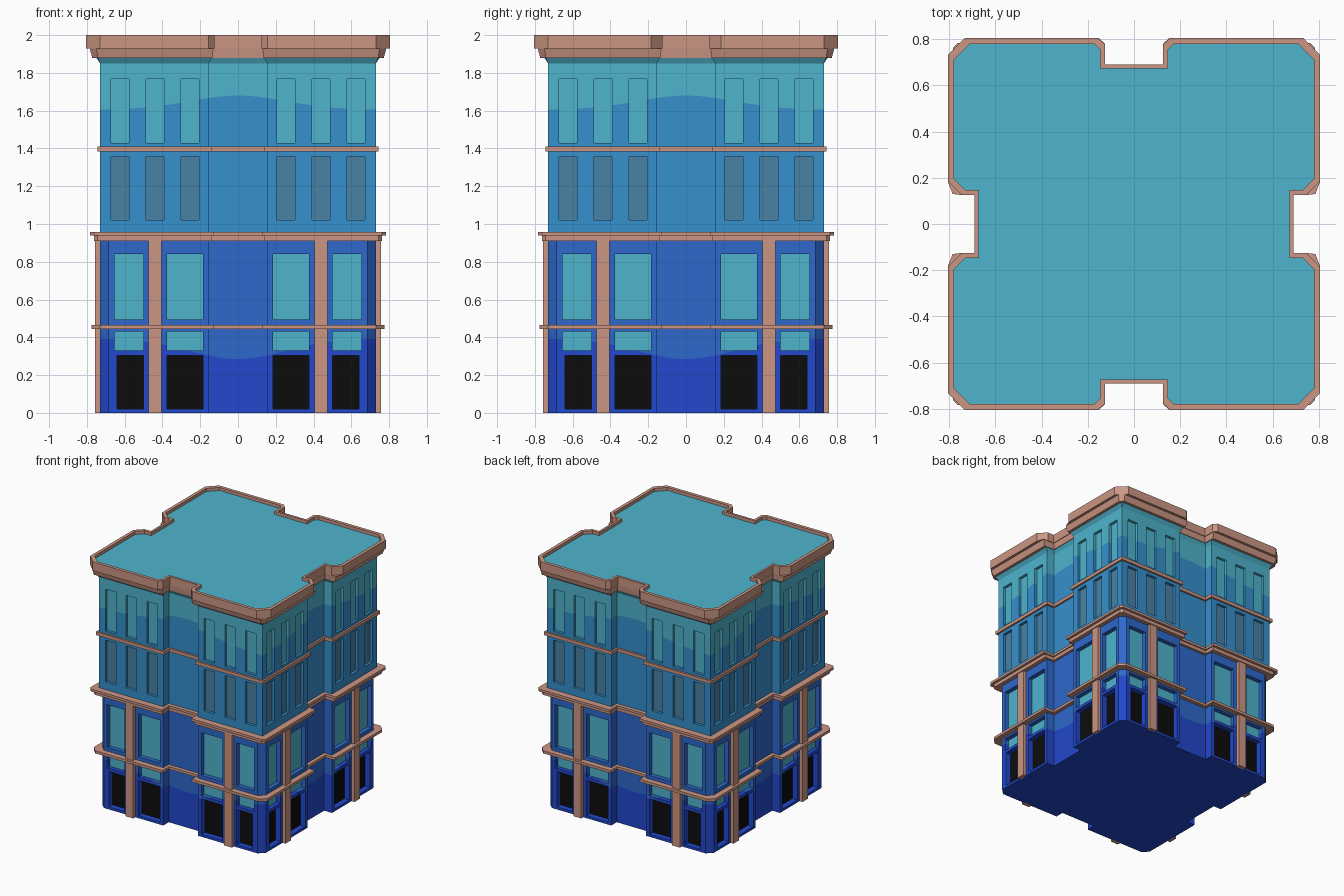
import bpy, bmesh, math
from mathutils import Matrix

if "Cube" in bpy.data.objects:
    bpy.data.objects.remove(bpy.data.objects["Cube"])


def material(name, r, g, b):
    m = bpy.data.materials.new(name)
    lin = [((c / 255 + 0.055) / 1.055) ** 2.4 if c > 10 else c / 255 / 12.92 for c in (r, g, b)]
    m.diffuse_color = (*lin, 1)
    m.use_nodes = True
    m.node_tree.nodes["Principled BSDF"].inputs["Base Color"].default_value = m.diffuse_color
    return m


DEEP = material("deep_blue", 34, 72, 204)
ROYAL = material("royal_blue", 46, 104, 204)
SKY = material("sky_blue", 54, 144, 205)
TEAL = material("teal", 78, 180, 205)
SLATE = material("slate_glass", 72, 130, 165)
BLACK = material("black", 12, 12, 12)
STONE = material("pink_stone", 204, 150, 132)

D, R, N, CH = 0.73, 0.66, 0.155, 0.045    # wall face, recess face, recess half width, corner cut


def finish(bm, name, mats):
    bmesh.ops.remove_doubles(bm, verts=bm.verts[:], dist=1e-5)
    me = bpy.data.meshes.new(name)
    bm.to_mesh(me)
    bm.free()
    for m in mats:
        me.materials.append(m)
    ob = bpy.data.objects.new(name, me)
    bpy.context.collection.objects.link(ob)
    return ob


def turn(p, k):
    for _ in range(k):
        p = (-p[1], p[0], *p[2:])
    return p


def face(bm, pts, mat=0, k=0):
    f = bm.faces.new([bm.verts.new(turn(p, k)) for p in pts])
    f.material_index = mat


def outline(d, r, n, cc=0.0, nc=(0.0, 0.0)):
    """Notched square plan: cc cuts the corners, nc the notch mouths (front/back, sides)."""
    pts = []
    for k in range(4):
        c = nc[k % 2]
        side = [(-d + cc, -d), (-n - c, -d), (-n, -d + c), (-n, -r)]
        side += [(-x, y) for x, y in reversed(side)]
        pts += [turn(p, k) for p in side]
    return pts


def loft(bm, rings, mats=None):
    for j in range(len(rings) - 1):
        (a, za), (b, zb) = rings[j], rings[j + 1]
        for i in range(len(a)):
            n = (i + 1) % len(a)
            face(bm, [(*a[i], za), (*a[n], za), (*b[n], zb), (*b[i], zb)], mats[j] if mats else 0)


def wall(bm, k, x0, x1, z0, z1, windows):
    """Flat wall at y=-D with recessed openings (x0, x1, z0, z1, depth, material)."""
    xs = sorted({x0, x1, *[w[0] for w in windows], *[w[1] for w in windows]})
    zs = sorted({z0, z1, *[w[2] for w in windows], *[w[3] for w in windows]})
    for a, b in zip(xs, xs[1:]):
        for c, d in zip(zs, zs[1:]):
            mx, mz = (a + b) / 2, (c + d) / 2
            if not any(w[0] < mx < w[1] and w[2] < mz < w[3] for w in windows):
                face(bm, [(a, -D, c), (b, -D, c), (b, -D, d), (a, -D, d)], 0, k)
    for a, b, c, d, dep, mat in windows:
        y, s = -D, -D + dep
        face(bm, [(a, s, c), (b, s, c), (b, s, d), (a, s, d)], mat, k)
        face(bm, [(a, y, c), (a, s, c), (a, s, d), (a, y, d)], 0, k)
        face(bm, [(b, s, c), (b, y, c), (b, y, d), (b, s, d)], 0, k)
        face(bm, [(a, y, c), (b, y, c), (b, s, c), (a, s, c)], 0, k)
        face(bm, [(a, s, d), (b, s, d), (b, y, d), (a, y, d)], 0, k)


# walls with doors and windows; slots 0-3 are wall bands, 4-6 panes
GLASS, DARK, DOOR = 4, 5, 6
low = [(0.185, 0.375, 0.495, 0.84, 0.035, GLASS), (0.50, 0.655, 0.495, 0.84, 0.035, GLASS),
       (0.185, 0.375, 0.33, 0.43, 0.035, GLASS), (0.50, 0.655, 0.33, 0.43, 0.035, GLASS),
       (0.185, 0.375, 0.02, 0.305, 0.045, DOOR), (0.50, 0.64, 0.02, 0.305, 0.045, DOOR)]
high = [(x, x + 0.095, z, z + 0.337, 0.022, m)
        for x in (0.207, 0.393, 0.577) for z, m in ((1.02, DARK), (1.43, GLASS))]


def flip(ws):
    return [(-w[1], -w[0], *w[2:]) for w in ws]


bm = bmesh.new()
MID, TOP = 0.93, 1.86
for k in range(4):
    wall(bm, k, N, D - CH, 0, MID, low)
    wall(bm, k, -D + CH, -N, 0, MID, flip(low))
    wall(bm, k, N, D, MID, TOP, high)
    wall(bm, k, -D, -N, MID, TOP, flip(high))
    face(bm, [(D - CH, -D, 0), (D, -D + CH, 0), (D, -D + CH, MID), (D - CH, -D, MID)], 0, k)
    face(bm, [(-N, -D, 0), (-N, -R, 0), (-N, -R, TOP), (-N, -D, TOP)], 0, k)
    face(bm, [(N, -R, 0), (N, -D, 0), (N, -D, TOP), (N, -R, TOP)], 0, k)
    for i in range(6):
        a, b = -N + i * N / 3, -N + (i + 1) * N / 3
        face(bm, [(a, -R, 0), (b, -R, 0), (b, -R, TOP), (a, -R, TOP)], 0, k)
face(bm, [(x, y, 0) for x, y in reversed(outline(D, R, N, CH))])
bmesh.ops.remove_doubles(bm, verts=bm.verts[:], dist=1e-5)

# colour bands: warp heights, cut level, warp back, so the borders curve
for level, (base, bump) in enumerate([(0.395, -0.11), (0.935, 0.0), (1.605, 0.075)], 1):
    def shift(v, sign):
        t = min(abs(v.co.x), abs(v.co.y))
        v.co.z += sign * bump * math.exp(-(t / 0.36) ** 2)
    for v in bm.verts:
        shift(v, -1)
    bmesh.ops.bisect_plane(bm, geom=bm.verts[:] + bm.edges[:] + bm.faces[:], dist=1e-6,
                           plane_co=(0, 0, base), plane_no=(0, 0, 1))
    for f in bm.faces:
        if f.material_index < 4 and f.calc_center_median().z > base:
            f.material_index = level
    for v in bm.verts:
        shift(v, 1)
finish(bm, "walls", [DEEP, ROYAL, SKY, TEAL, TEAL, SLATE, BLACK])

# stone ledges running around the plan
for name, z0, z1, d, r, n, cc in [("shop_ledge", 0.445, 0.466, 0.775, 0.69, 0.13, 0.045),
                                  ("middle_ledge_lower", 0.91, 0.938, 0.763, 0.68, 0.14, 0.02),
                                  ("middle_ledge_upper", 0.938, 0.958, 0.783, 0.69, 0.13, 0.02),
                                  ("upper_ledge", 1.383, 1.41, 0.745, 0.675, 0.14, 0.0)]:
    bm = bmesh.new()
    inner, outer = outline(0.70, 0.63, 0.17), outline(d, r, n, cc)
    loft(bm, [(inner, z0), (outer, z0), (outer, z1), (inner, z1)])
    finish(bm, name, [STONE])

# pilasters dividing the shop fronts
bm = bmesh.new()
for k in range(4):
    for s in (-1, 1):
        m = Matrix.Rotation(k * math.pi / 2, 4, 'Z') @ Matrix.Translation((s * 0.44, -0.739, 0.456))
        bmesh.ops.create_cube(bm, size=1, matrix=m @ Matrix.Diagonal((0.07, 0.034, 0.912, 1)))
finish(bm, "pilasters", [STONE])

# cornice, parapet and roof
bm = bmesh.new()
wide = outline(0.806, 0.69, 0.125, 0.075, (0.03, 0.06))
inside = outline(0.78, 0.672, 0.147, 0.07, (0.025, 0.05))
loft(bm, [(outline(D, R, N), 1.85), (outline(0.75, 0.675, 0.14, 0.01), 1.88),
          (outline(0.772, 0.68, 0.135, 0.03), 1.88), (outline(0.785, 0.685, 0.13, 0.035), 1.93),
          (wide, 1.93), (wide, 2.0), (inside, 2.0), (inside, 1.975)], [1, 0, 0, 0, 0, 0, 0])
face(bm, [(x, y, 1.975) for x, y in inside], 1)
finish(bm, "cornice_and_roof", [STONE, TEAL])
